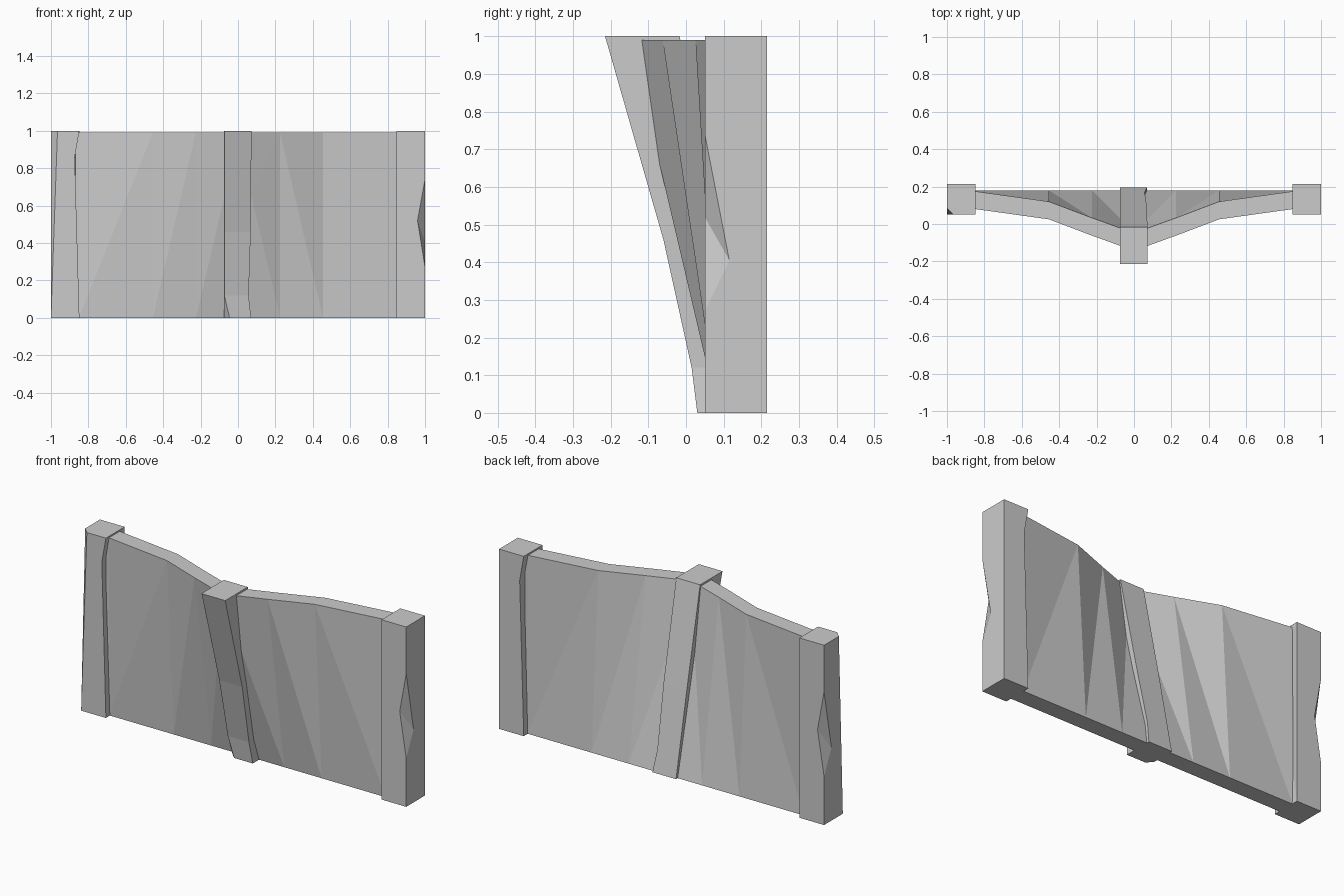
import bpy, bmesh
from mathutils import Matrix

if "Cube" in bpy.data.objects:
    bpy.data.objects.remove(bpy.data.objects["Cube"])


def make_object(name, verts, faces):
    bm = bmesh.new()
    vs = [bm.verts.new(v) for v in verts]
    for f in faces:
        bm.faces.new([vs[i] for i in f])
    bmesh.ops.remove_doubles(bm, verts=bm.verts, dist=1e-4)
    bmesh.ops.triangulate(bm, faces=[f for f in bm.faces if len(f.verts) > 3])
    bmesh.ops.recalc_face_normals(bm, faces=bm.faces)
    mesh = bpy.data.meshes.new(name)
    bm.to_mesh(mesh)
    bm.free()
    ob = bpy.data.objects.new(name, mesh)
    bpy.context.collection.objects.link(ob)
    return ob


# Wall panel: half is built, flat at the foot and leaning forward at the top
THICK = 0.095
columns = [(0.0, -0.12), (0.07, -0.118), (0.225, -0.062), (0.455, 0.025),
           (0.85, 0.08), (0.9, 0.085)]          # x, front y of the top edge
verts, faces = [], []
for dy in (0, THICK):
    for x, y in columns:
        verts += [(x, 0.085 + dy, 0), (x, y + dy, 0.99)]
n = len(columns)
for side in (0, 2 * n):
    for i in range(n - 1):
        b0, t0, b1, t1 = (side + 2 * i + k for k in range(4))
        if i == 1:                               # inner columns bulge slightly
            m = len(verts)
            y = -0.07 + (THICK if side else 0)
            verts += [(0, y, 0.66), (0.07, y, 0.66)]
            faces += [(side, m, m + 1, b0), (m, side + 1, t0, m + 1),
                      (m + 1, b0, b1), (m + 1, b1, t1), (m + 1, t1, t0)]
        elif i > 1:
            faces += [(t0, b0, b1), (t0, b1, t1)]
for i in range(n - 1):                           # top and bottom strips
    for k in (0, 1):
        a = 2 * i + k
        faces.append((a, a + 2, a + 2 + 2 * n, a + 2 * n))
faces.append((2 * n - 2, 2 * n - 1, 4 * n - 1, 4 * n - 2))
wall = make_object("wall_panel", verts, faces)
mirror = wall.modifiers.new("mirror", 'MIRROR')
mirror.use_axis[0] = True


# End posts: box with a chipped outer edge, a worn inner edge and a cut corner
def end_post(name, cut):
    x0, x1, y0, y1 = 0.848, 1.0, 0.05, 0.215
    v = [(x0, y0, 0), (x1, y0, 0), (x1, y1, 0), (x0, y1, 0),
         (x0, y0, 1), (x1, y0, 1), (x1 - cut, y1, 1), (x1, y1 - cut, 1), (x0, y1, 1),
         (x0 + 0.025, y1, 0.86),
         (x1, y0, 0.74), (x1, y0, 0.27), (0.96, y0, 0.52), (x1, 0.115, 0.405)]
    f = [(0, 1, 11, 12, 10, 5, 4), (10, 12, 13), (11, 13, 12),
         (3, 9, 8, 4, 0), (0, 3, 2, 1)]
    if cut:
        f += [(1, 2, 7, 5, 10, 13, 11), (2, 3, 9, 8, 6), (2, 6, 7), (4, 5, 7, 6, 8)]
    else:
        f += [(1, 2, 6, 5, 10, 13, 11), (2, 3, 9, 8, 6), (4, 5, 6, 8)]
        v[7] = v[6]
    return make_object(name, v, f)


end_post("right_post", 0)
left = end_post("left_post", 0.035)
left.data.transform(Matrix.Translation((0, 0.265, 0)) @ Matrix.Rotation(3.14159265, 4, 'Z'))

# Middle post: leaning beam lofted through rings, front left edge worn at the top
rings = [(0, 0.03, 0.195, 0.07, 0.03), (0.12, 0.015, 0.17, 0.057, 0.002),
         (0.46, -0.06, 0.1, 0.068, 0.002), (1, -0.215, -0.017, 0.072, 0.002)]
verts, faces = [], []
for z, front, back, xr, c in rings:              # z, front y, back y, right x, chamfer
    verts += [(-0.075 + c, front, z), (xr, front, z), (xr, back, z),
              (-0.075, back, z), (-0.075, front + c, z)]
for r in range(len(rings) - 1):
    for k in range(5):
        j = (k + 1) % 5
        faces.append((r * 5 + k, r * 5 + j, r * 5 + 5 + j, r * 5 + 5 + k))
faces += [tuple(range(5)), tuple(range(15, 20))]
make_object("middle_post", verts, faces)
